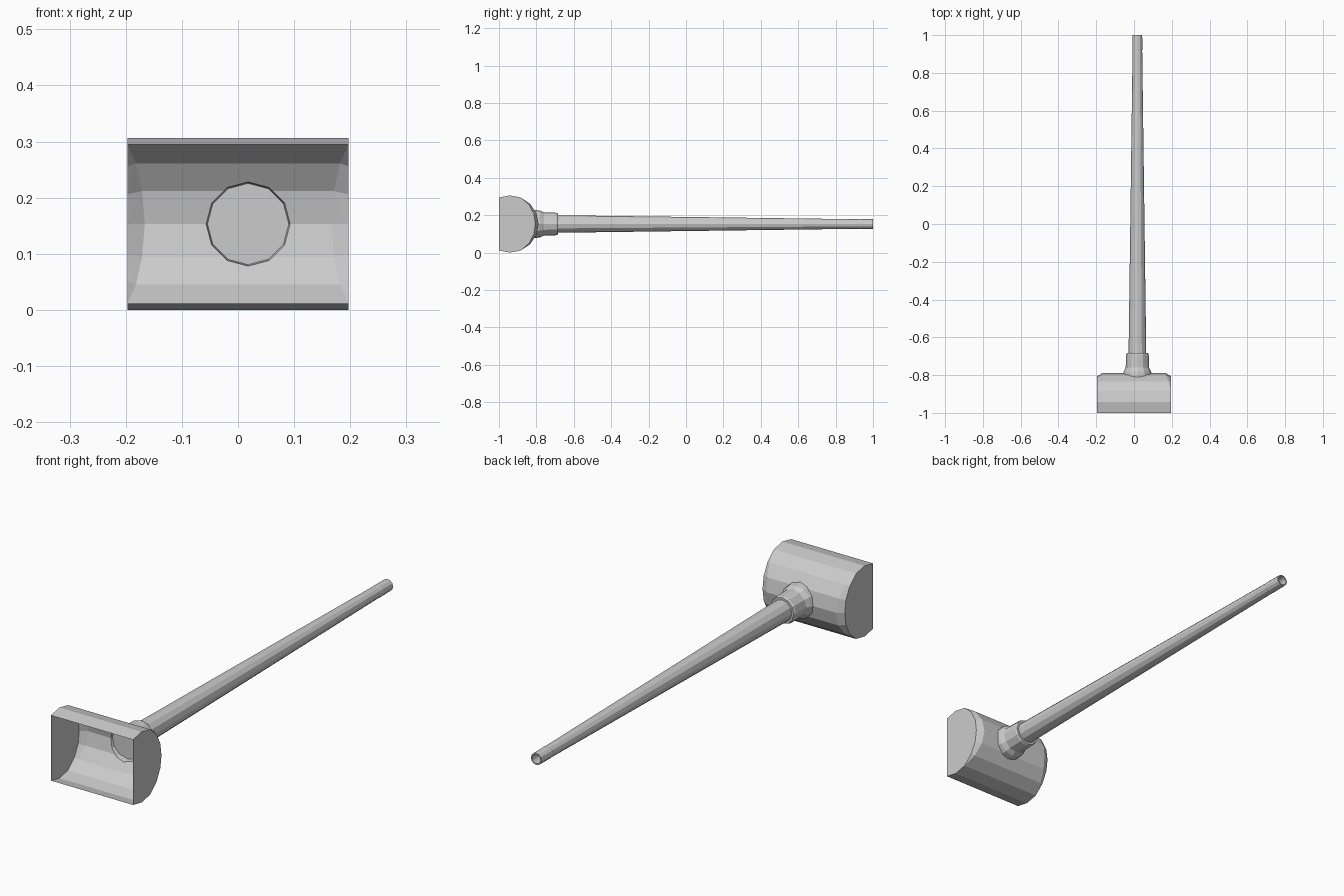
import bpy, bmesh
from math import sin, cos, radians, pi

if "Cube" in bpy.data.objects:
    bpy.data.objects.remove(bpy.data.objects["Cube"])

CX, CZ = 0.018, 0.153          # axis of the handle
HY, R, HX = -0.9415, 0.153, 0.197   # head arc centre, radius, half width
SIDES = 12


def make_object(name, bm):
    bmesh.ops.recalc_face_normals(bm, faces=bm.faces)
    me = bpy.data.meshes.new(name)
    bm.to_mesh(me)
    bm.free()
    ob = bpy.data.objects.new(name, me)
    bpy.context.collection.objects.link(ob)
    return ob


def head_surface_y(z):
    """y of the faceted back of the head at height z."""
    pts = [(R * sin(radians(a)), HY + R * cos(radians(a))) for a in (0, 22.5, 45, 67.5)]
    h = abs(z - CZ)
    for (z0, y0), (z1, y1) in zip(pts, pts[1:]):
        if h <= z1:
            return y0 + (y1 - y0) * (h - z0) / (z1 - z0)
    return pts[-1][1]


def tube(name, rings, cap_start=False, cap_end=False):
    """Rings of (y, radius) round the handle axis; y None follows the head."""
    bm = bmesh.new()
    loops = []
    for y, r in rings:
        loop = []
        for i in range(SIDES):
            a = 2 * pi * i / SIDES
            z = CZ + r * sin(a)
            loop.append(bm.verts.new((CX + r * cos(a), head_surface_y(z) if y is None else y, z)))
        loops.append(loop)
    for a, b in zip(loops, loops[1:]):
        for i in range(SIDES):
            j = (i + 1) % SIDES
            bm.faces.new((a[i], a[j], b[j], b[i]))
    if cap_start:
        bm.faces.new(loops[0])
    if cap_end:
        bm.faces.new(loops[-1])
    return make_object(name, bm)


# Head: D-shaped trough with faceted crescent chamfers at both ends
angles = [112.5 - 22.5 * i for i in range(11)]
inset = {45: (0.015, 0.008), 22.5: (0.026, 0.014), 0: (0.031, 0.017)}
bm = bmesh.new()
walls, caps = [], []
for s in (-1, 1):
    wall, cap = [], []
    for a in angles:
        dx, dr = inset.get(abs(a), (0, 0))
        c, n = cos(radians(a)), sin(radians(a))
        v = bm.verts.new((s * (HX - dx), max(-1, HY + R * c), CZ + R * n))
        wall.append(v)
        if dx:
            v = bm.verts.new((s * HX, HY + (R - dr) * c, CZ + (R - dr) * n))
        cap.append(v)
    walls.append(wall)
    caps.append(cap)
    bm.faces.new(cap)
    for i in range(10):
        quad = list(dict.fromkeys((wall[i], wall[i + 1], cap[i + 1], cap[i])))
        if len(quad) > 2:
            bmesh.ops.triangulate(bm, faces=[bm.faces.new(quad)])
for i in range(10):
    bm.faces.new((walls[0][i], walls[0][i + 1], walls[1][i + 1], walls[1][i]))
bm.faces.new((walls[0][0], walls[0][-1], walls[1][-1], walls[1][0]))
head = make_object("head", bm)

# Round hole for the socket, then open the front
cutter = tube("hole_cutter", [(-0.9, 0.075), (-0.7, 0.075)], True, True)
cutter.hide_render = True
mod = head.modifiers.new("hole", 'BOOLEAN')
mod.operation = 'DIFFERENCE'
mod.solver = 'EXACT'
mod.object = cutter
bpy.context.view_layer.objects.active = head
bpy.ops.object.modifier_apply(modifier=mod.name)
bpy.data.objects.remove(cutter)
bm = bmesh.new()
bm.from_mesh(head.data)


def unwanted(f):
    front = all(v.co.y < -0.99 for v in f.verts)
    pocket = all((v.co.x - CX) ** 2 + (v.co.z - CZ) ** 2 < 0.0755 ** 2 for v in f.verts)
    return front or pocket


bmesh.ops.delete(bm, geom=[f for f in bm.faces if unwanted(f)], context='FACES')
bm.to_mesh(head.data)
bm.free()

# Flared socket moulded onto the back of the head
tube("socket", [(None, 0.075), (-0.782, 0.0725), (-0.76, 0.062),
                (-0.692, 0.060), (-0.684, 0.056), (-0.684, 0.046)])

# Plate closing the socket, seen through the hole
tube("socket_plate", [(-0.782, 0.0725), (-0.781, 0.0725)], cap_start=True)

# Tapered handle with a hollow tip
tube("handle", [(-0.70, 0.047), (0.92, 0.0255), (0.925, 0.0265), (1.0, 0.0255),
                (1.0, 0.020), (0.94, 0.020)], cap_end=True)
